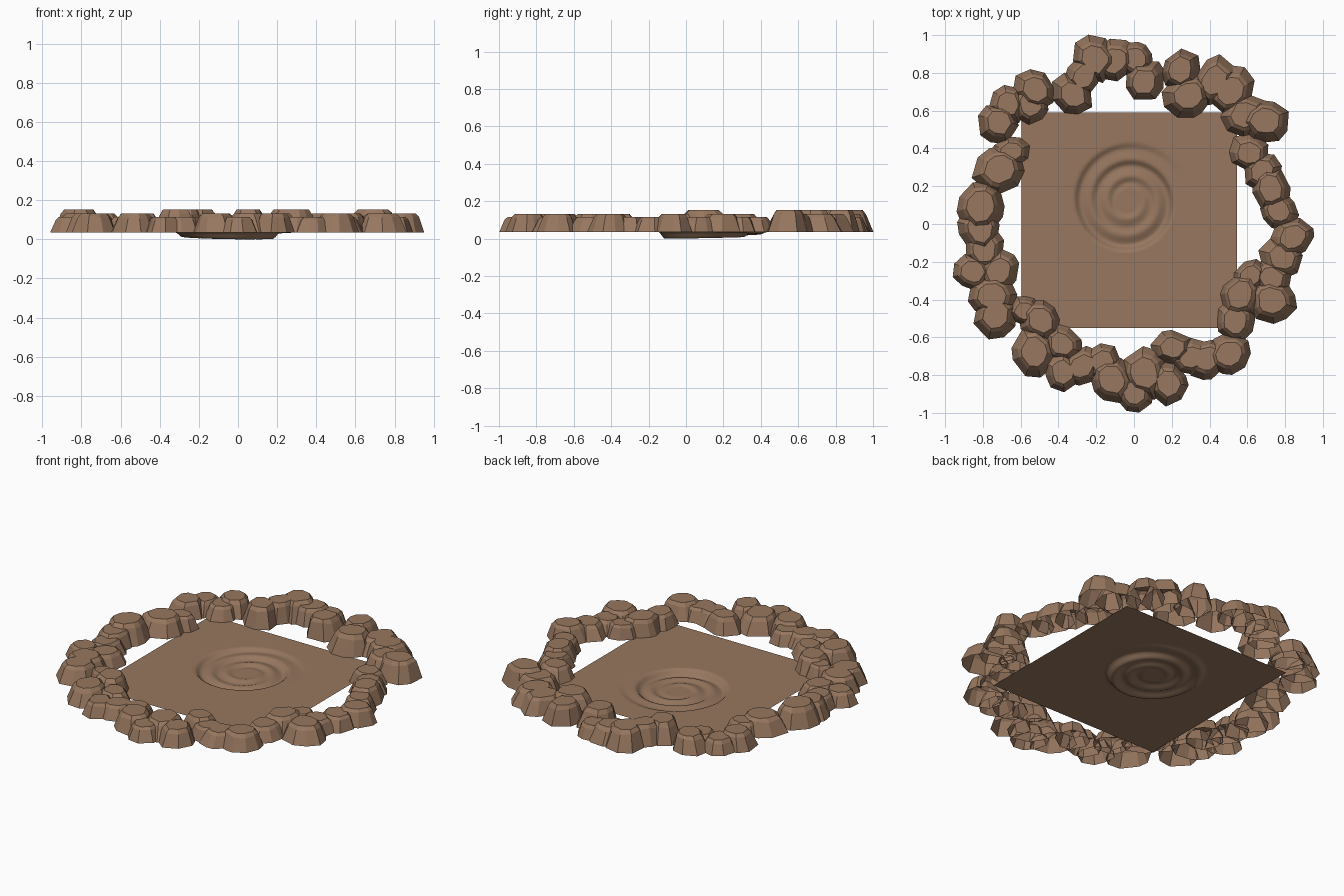
import bpy, bmesh, math, random
from mathutils import Vector

if "Cube" in bpy.data.objects:
    bpy.data.objects.remove(bpy.data.objects["Cube"], do_unlink=True)

random.seed(4)
GROUND = 0.035

# Single earthy colour
brown = bpy.data.materials.new("earth_brown")
brown.use_nodes = True
colour = (0.31, 0.185, 0.115, 1)
brown.diffuse_color = colour
brown.node_tree.nodes["Principled BSDF"].inputs["Base Color"].default_value = colour


def add_object(name, bm):
    mesh = bpy.data.meshes.new(name)
    bm.to_mesh(mesh)
    bm.free()
    mesh.materials.append(brown)
    obj = bpy.data.objects.new(name, mesh)
    bpy.context.scene.collection.objects.link(obj)
    return obj


def smooth(x):
    x = min(1, max(0, x))
    return x * x * (3 - 2 * x)


def lerp(a, b, f):
    return a + (b - a) * f


# Whirlpool: a groove that deepens along its first turn, then winds inward
CENTRE = Vector((-0.03, 0.12))
OUTER, PITCH, RIDGE = 0.335, 0.09, 0.5


def groove_level(turns):
    # Deepest near the end of the first turn, shallower further in
    return min(1, 1.35 * max(0, turns)) * lerp(1, 0.75, smooth((turns - 0.8) / 0.5))


def whirl_depth(x, y):
    offset = Vector((x, y)) - CENTRE
    r = offset.length
    turn = (math.atan2(offset.y, offset.x) / math.tau) % 1
    t = (OUTER - r) / PITCH - turn
    if t <= 0:
        return 0
    lap = math.floor(t)
    part = t - lap
    previous = groove_level(lap + turn - 1)
    current = groove_level(lap + turn)
    if part < 0.4:
        depth = lerp(previous * RIDGE, current, smooth(part / 0.4))
    else:
        depth = lerp(current, current * RIDGE, smooth((part - 0.4) / 0.6))
    return lerp(0.6, depth, smooth((r - 0.05) / 0.05))


# Square sheet of sand holding the whirlpool
bm = bmesh.new()
bmesh.ops.create_grid(bm, x_segments=110, y_segments=110, size=0.57)
for v in bm.verts:
    v.co.x -= 0.025
    v.co.y += 0.02
    v.co.z = GROUND * (1 - whirl_depth(v.co.x, v.co.y))
for f in bm.faces:
    f.smooth = True
add_object("sand_floor", bm)


# Faceted boulder: irregular rings narrowing to a flat top, open underneath
def add_rock(name, x, y, radius, top):
    sides = random.choice((8, 9, 10))
    spin = random.uniform(0, math.tau)
    axis = random.uniform(0, math.pi)
    angles = [spin + math.tau * (i + random.uniform(-0.25, 0.25)) / sides for i in range(sides)]
    reach = [radius * (1 + 0.08 * math.cos(2 * (a - axis))) * random.uniform(0.97, 1.1) for a in angles]
    lean = Vector((random.uniform(-1, 1), random.uniform(-1, 1))) * radius * 0.08
    height = top - GROUND
    bm = bmesh.new()
    rings = []
    for scale, level in ((1, 0), (0.73, 0.8), (0.58, 1)):
        ring = []
        for a, d in zip(angles, reach):
            wobble = random.uniform(-0.06, 0.06) if level == 0.8 else 0
            ring.append(bm.verts.new((
                x + lean.x * level + d * scale * math.cos(a),
                y + lean.y * level + d * scale * math.sin(a),
                GROUND + height * (level + wobble))))
        rings.append(ring)
    for low, high in zip(rings, rings[1:]):
        for i in range(sides):
            j = (i + 1) % sides
            bm.faces.new((low[i], low[j], high[j], high[i]))
    bm.faces.new(rings[-1])
    add_object(name, bm)


# Rocks as (x, y, radius), grouped by height
tall = [
    (-.2, .88, .12), (.06, .76, .11), (.25, .81, .11), (.28, .68, .12),
    (.69, .54, .12), (-.81, .09, .13), (-.27, .79, .1), (-.33, .69, .11),
]
medium = [
    (-.1, .87, .11), (.43, .76, .12), (.52, .71, .12), (.84, -.07, .11),
    (.57, -.38, .12), (.5, -.69, .11), (.18, -.84, .11), (-.11, -.83, .12),
    (-.53, -.68, .12), (-.73, -.49, .12), (-.75, -.38, .12), (-.82, -.02, .12),
    (-.72, .28, .13), (-.72, .53, .11), (-.53, .71, .11), (.73, .18, .11),
    (.2, -.65, .1), (-.5, -.51, .11), (.59, .58, .12), (.06, -.79, .13),
    (.73, -.41, .12),
]
low = [
    (0, .87, .1), (.61, .38, .1), (.68, .28, .1), (.77, .07, .1),
    (.78, -.18, .11), (.62, -.28, .09), (.54, -.51, .11), (.38, -.72, .1),
    (.3, -.7, .1), (0, -.9, .1), (-.17, -.73, .1), (-.27, -.75, .1),
    (-.38, -.78, .1), (-.38, -.63, .1), (-.58, -.46, .08), (-.72, -.25, .11),
    (-.85, -.25, .1), (-.79, -.13, .11), (-.65, .38, .09), (-.67, .63, .1),
    (-.55, .64, .1), (.73, -.29, .1),
]
for label, rocks, top in (("tall", tall, .153), ("medium", medium, .132), ("low", low, .115)):
    for x, y, radius in rocks:
        add_rock(label + "_rock", x, y, radius, top)
